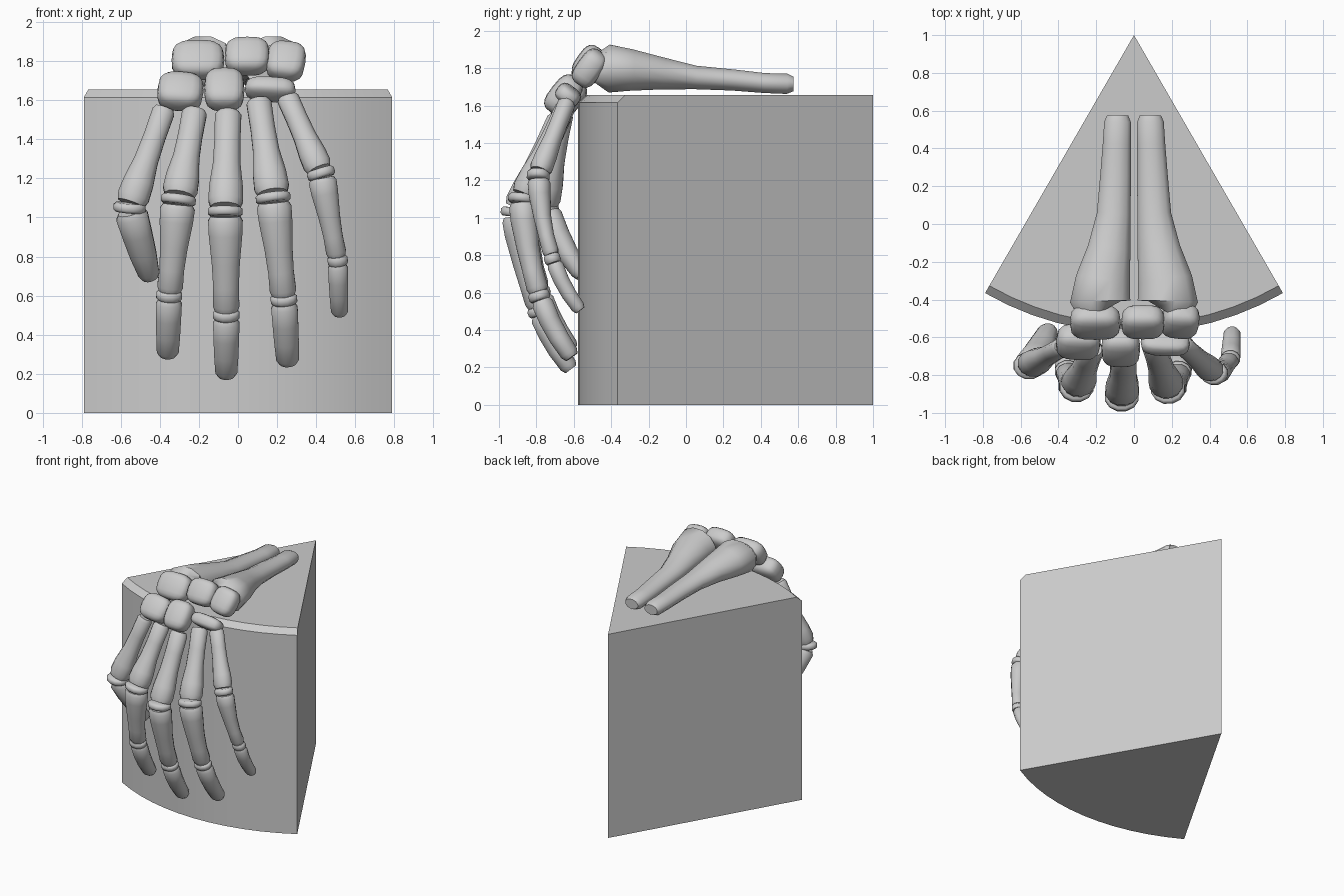
import bpy, bmesh
from math import sin, cos, pi, radians
from mathutils import Vector, Matrix

if "Cube" in bpy.data.objects:
    bpy.data.objects.remove(bpy.data.objects["Cube"])


def finish(bm, name, angle):
    bmesh.ops.recalc_face_normals(bm, faces=bm.faces)
    me = bpy.data.meshes.new(name)
    bm.to_mesh(me)
    bm.free()
    me.shade_smooth()
    me.set_sharp_from_angle(angle=radians(angle))
    ob = bpy.data.objects.new(name, me)
    bpy.context.collection.objects.link(ob)
    return ob


def skin(bm, rings):
    """Join rings of points into a closed solid."""
    loops = [[bm.verts.new(p) for p in ring] for ring in rings]
    n = len(loops[0])
    for a, b in zip(loops, loops[1:]):
        for i in range(n):
            j = (i + 1) % n
            bm.faces.new((a[i], a[j], b[j], b[i]))
    bm.faces.new(loops[0])
    bm.faces.new(loops[-1])


def loft(name, secs, sides=12):
    """Sweep ellipses; secs = (centre, half width, half depth)."""
    rings = []
    for k, (c, rx, rd) in enumerate(secs):
        t = (secs[min(k + 1, len(secs) - 1)][0] - secs[max(k - 1, 0)][0]).normalized()
        side = (Vector((1, 0, 0)) - t * t.x).normalized()
        deep = t.cross(side)
        rings.append([c + side * rx * cos(2 * pi * (i + .5) / sides)
                      + deep * rd * sin(2 * pi * (i + .5) / sides) for i in range(sides)])
    bm = bmesh.new()
    skin(bm, rings)
    return finish(bm, name, 50)


# Wedge plinth: 60 degree sector with a chamfered top rim
R, H, SEG = 1.577, 1.655, 12
def sector(r, z):
    arc = [radians(-30 + 60 * i / SEG) for i in range(SEG + 1)]
    return [Vector((0, 1, z))] + [Vector((r * sin(a), 1 - r * cos(a), z)) for a in arc]
bm = bmesh.new()
skin(bm, [sector(R, 0), sector(R, H - .04), sector(R - .045, H)])
finish(bm, "wedge_block", 30)

# Finger bones: profiles are (position, blend from first to second radius, end rounding)
METACARPAL = [(0, 0, .8), (.04, 0, 1), (.3, -.05, 1), (.55, .15, 1), (.78, .85, 1), (.93, 1, 1), (1, 1, .85)]
MIDDLE = [(0, 0, .85), (.05, 0, 1), (.2, .15, 1), (.5, .8, 1), (.75, 1.1, 1), (.95, 1, 1), (1, 1, .85)]
TIP = [(0, 0, .8), (.07, 0, 1), (.35, .2, 1), (.65, .5, 1), (.93, 1, 1), (1, 1, .75)]
DEPTH = .85


def bone(name, a, b, ra, rb, profile, bow):
    secs = []
    for t, s, cap in profile:
        r = (ra + (rb - ra) * s) * cap
        c = a.lerp(b, t) + Vector((0, -bow * 4 * t * (1 - t), 0))
        secs.append((c, r, r * DEPTH))
    loft(name, secs)


def finger(name, pts, radii):
    pts = [Vector(p) for p in pts]
    last = len(pts) - 2
    for k in range(last + 1):
        a, b = pts[k], pts[k + 1]
        d = (b - a).normalized()
        if k > 0:
            a = a + d * .024
        if k < last:
            b = b - d * .024
        prof = METACARPAL if k == 0 else TIP if k == last else MIDDLE
        bone(f"{name}_bone_{k + 1}", a, b, radii[k], radii[k + 1], prof, 0 if k == 0 else .015)
    # Cartilage discs between bones
    for k in range(1, last + 1):
        d = (pts[k + 1] - pts[k - 1]).normalized()
        r = radii[k]
        loft(f"{name}_joint_disc_{k}", [(pts[k] + d * h, r * f, r * f * DEPTH)
             for h, f in ((-.024, .84), (-.012, 1), (.012, 1), (.024, .84))])


finger("middle_finger", [(-.05, -.68, 1.54), (-.065, -.915, 1.03), (-.06, -.79, .50), (-.06, -.615, .19)],
       (.07, .092, .07, .058))
finger("index_finger", [(.105, -.64, 1.60), (.18, -.875, 1.10), (.235, -.785, .58), (.255, -.61, .255)],
       (.066, .092, .07, .06))
finger("ring_finger", [(-.22, -.66, 1.55), (-.305, -.865, 1.09), (-.352, -.78, .60), (-.36, -.61, .295)],
       (.066, .092, .068, .058))
finger("little_finger", [(.25, -.635, 1.62), (.425, -.79, 1.225), (.51, -.715, .78), (.52, -.565, .505)],
       (.058, .074, .053, .045))
finger("thumb", [(-.375, -.65, 1.56), (-.555, -.75, 1.05), (-.45, -.555, .69)],
       (.06, .085, .056))


# Wrist bones: tilted rounded pebbles
def pebble(name, centre, half, tilt, roll):
    bm = bmesh.new()
    bmesh.ops.create_uvsphere(bm, u_segments=16, v_segments=10, radius=1)
    m = (Matrix.Translation(centre) @ Matrix.Rotation(radians(-tilt), 4, 'X')
         @ Matrix.Rotation(radians(roll), 4, 'Y'))
    for v in bm.verts:
        v.co = m @ Vector([h * (abs(c) ** .65) * (1 if c > 0 else -1) for c, h in zip(v.co, half)])
    finish(bm, name, 60)


pebble("wrist_upper_left", (-.205, -.52, 1.805), (.135, .07, .105), 35, 0)
pebble("wrist_upper_middle", (.047, -.52, 1.825), (.115, .07, .1), 35, 0)
pebble("wrist_upper_right", (.245, -.515, 1.80), (.1, .07, .105), 35, 8)
pebble("wrist_lower_left", (-.295, -.625, 1.645), (.118, .075, .1), 38, 5)
pebble("wrist_lower_middle", (-.07, -.655, 1.655), (.103, .075, .115), 38, 0)
pebble("wrist_lower_right", (.165, -.63, 1.655), (.13, .07, .05), 38, 4)

# Forearm bones: (y, half width, lower z, upper z), inner edge straight
FOREARM = [(-.445, .145, 1.70, 1.885), (-.41, .165, 1.665, 1.93), (-.30, .15, 1.675, 1.905),
           (-.13, .117, 1.683, 1.86), (.05, .093, 1.685, 1.815), (.25, .084, 1.678, 1.795),
           (.42, .077, 1.665, 1.775), (.54, .073, 1.66, 1.772), (.575, .058, 1.675, 1.755)]
for side, label in ((-1, "left"), (1, "right")):
    loft(f"forearm_bone_{label}",
         [(Vector((side * (.014 + w + max(0, .073 - w)), y, (lo + hi) / 2)), w, (hi - lo) / 2)
          for y, w, lo, hi in FOREARM])
